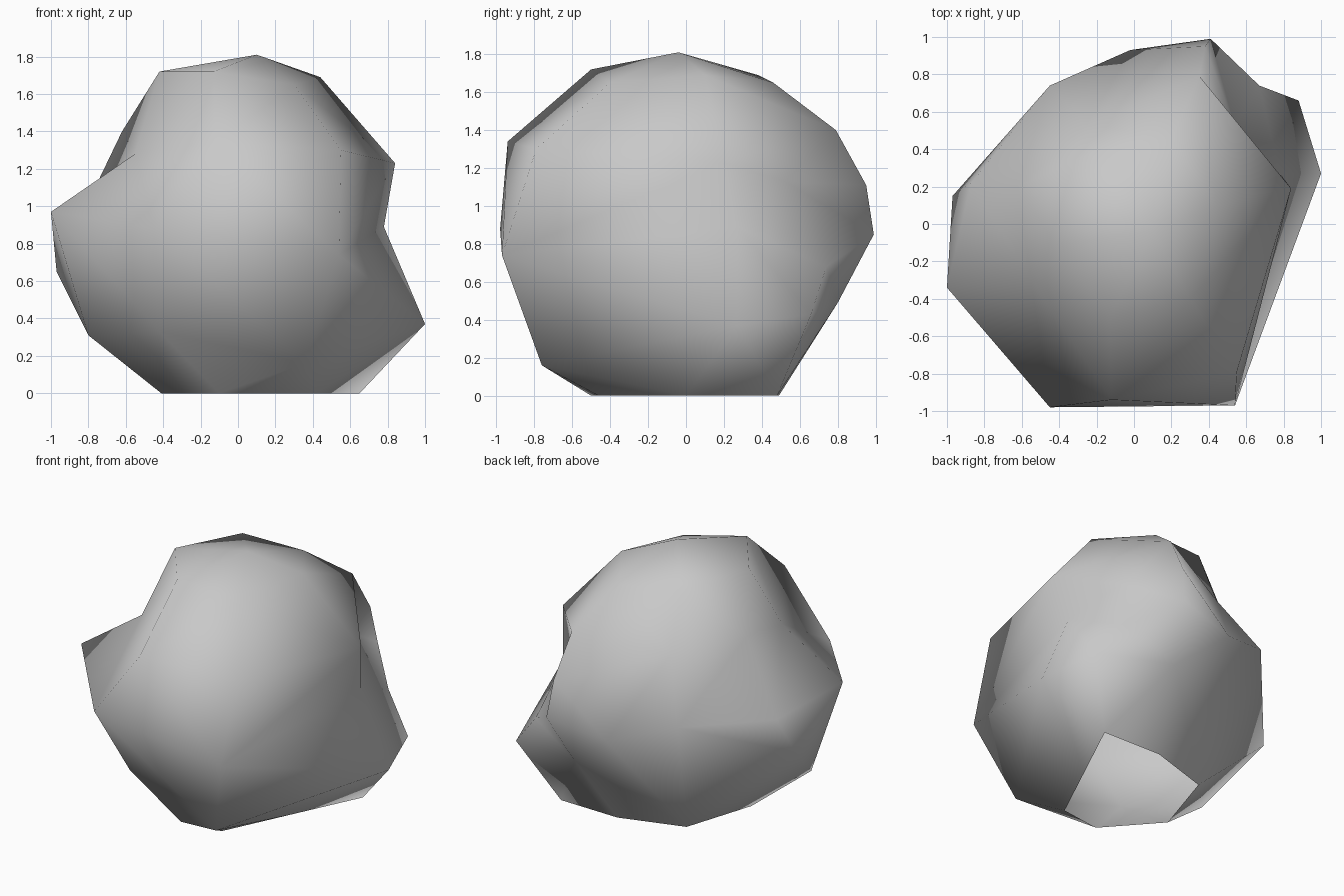
import bpy
import bmesh
from mathutils import Vector

# Remove the default cube only
default_cube = bpy.data.objects.get("Cube")
if default_cube:
    bpy.data.objects.remove(default_cube, do_unlink=True)


def make_material(name, colour):
    material = bpy.data.materials.new(name)
    material.use_nodes = True
    material.diffuse_color = colour
    shader = next(node for node in material.node_tree.nodes
                  if node.type == "BSDF_PRINCIPLED")
    shader.inputs["Base Color"].default_value = colour
    shader.inputs["Roughness"].default_value = 0.9
    return material


def wrap_corners(bm, corners, centre):
    """Skin a star-shaped set of corners: wrap them as a ball, then restore
    each corner to its own distance so that dents survive."""
    verts = [bm.verts.new((corner - centre).normalized()) for corner in corners]
    bmesh.ops.convex_hull(bm, input=verts)
    for vert, corner in zip(verts, corners):
        vert.co = corner


def turn_edge(bm, start, end):
    """Turn the edge between two corners to the other diagonal."""
    pair = [min(bm.verts, key=lambda vert: (vert.co - Vector(point)).length)
            for point in (start, end)]
    edge = bm.edges.get(pair)
    if edge:
        bmesh.ops.rotate_edges(bm, edges=[edge], use_ccw=False)


def on_ground(face):
    return all(abs(vert.co.z) < .001 for vert in face.verts)


# Corners of the boulder, grouped in bands from the ground upward
left_spur = (-1, -.34, .97)
left_shoulder = (-.62, .2, 1.4)
dent = (.54, .52, 1.13)
back_crown = (.2, .46, 1.65)
side_crown = (.44, .1, 1.69)
base = [(.65, .48), (.2, .49), (-.25, .35), (-.41, -.15), (-.1, -.5),
        (.2, -.46), (.42, 0)]
foot = [(.36, -.76, .16), (-.42, -.62, .33), (-.8, -.27, .31),
        (1, .27, .37), (.88, .66, .43), (.32, .8, .49)]
waist = [(.54, -.97, .74), (-.45, -.98, .88), left_spur, (-.97, .15, .65),
         (-.87, .22, .88), (-.45, .74, .91), (-.02, .93, .77),
         (.41, .99, .85), (.67, .74, .68), (.78, .27, .89)]
shoulder = [(.55, -.79, 1.3), (-.12, -.94, 1.34), (-.55, -.3, 1.28),
            left_shoulder, (-.25, .53, 1.3), (.38, .95, 1.11),
            (.35, .79, 1.4), (.84, .19, 1.23), dent]
crown = [(.3, -.4, 1.65), (-.13, -.5, 1.72), (-.42, -.11, 1.72),
         (-.23, .38, 1.69), back_crown, side_crown, (.1, -.04, 1.81)]

corners = [Vector((x, y, 0)) for x, y in base]
for band in (foot, waist, shoulder, crown):
    corners += [Vector(point) for point in band]

bm = bmesh.new()
wrap_corners(bm, corners, Vector((0, 0, .85)))

# Notch above the spur, and the ridge overhanging the dent
turn_edge(bm, left_spur, left_shoulder)
turn_edge(bm, dent, back_crown)
turn_edge(bm, dent, side_crown)
bmesh.ops.recalc_face_normals(bm, faces=bm.faces[:])

# Smooth shell, open underneath
bmesh.ops.delete(bm, geom=[face for face in bm.faces if on_ground(face)],
                 context="FACES")
for face in bm.faces:
    face.smooth = True

mesh = bpy.data.meshes.new("boulder")
bm.to_mesh(mesh)
bm.free()
mesh.materials.append(make_material("stone grey", (.58, .58, .58, 1)))

boulder = bpy.data.objects.new("boulder", mesh)
bpy.context.collection.objects.link(boulder)
